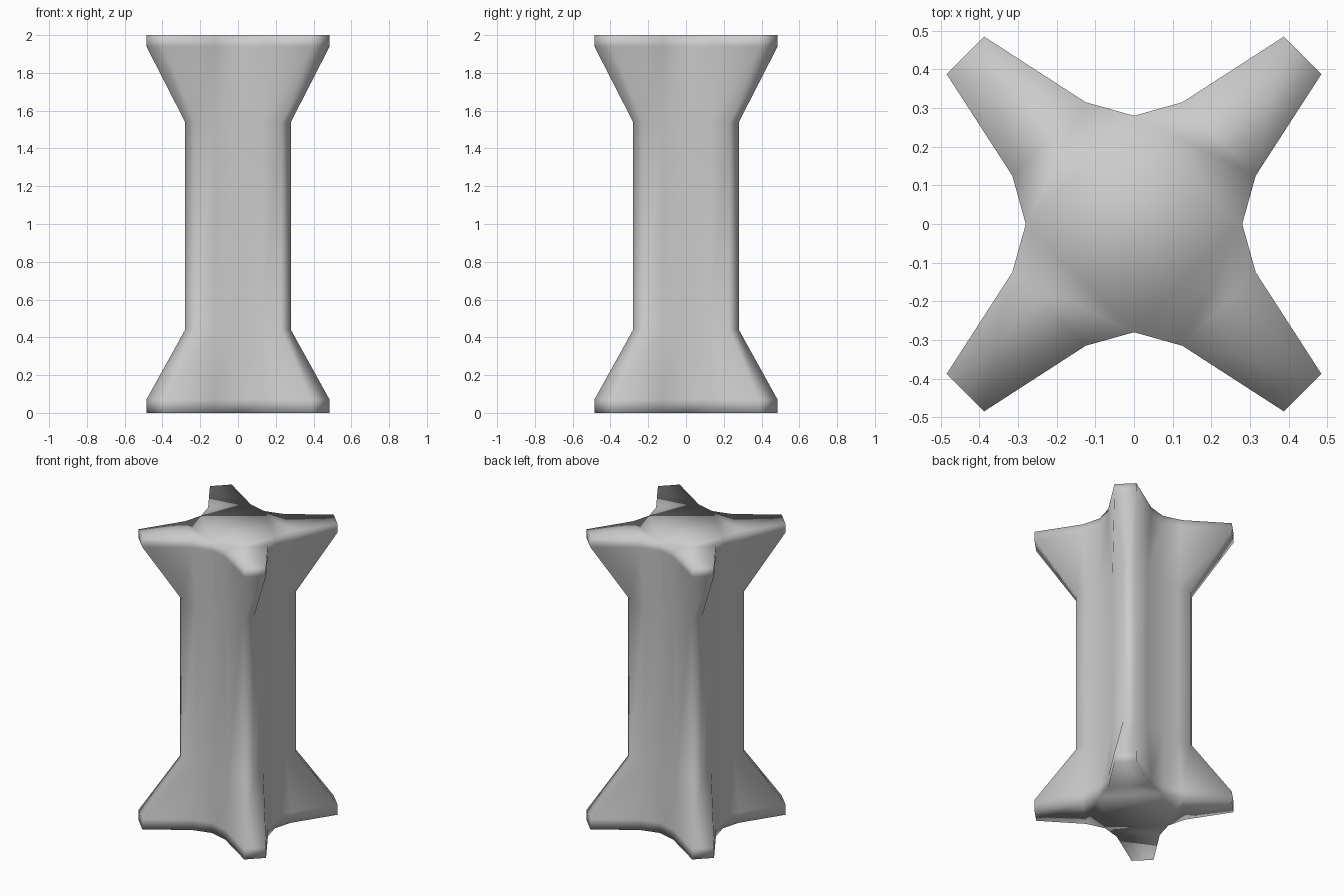
import bpy, bmesh
from mathutils import Matrix, Vector

cube = bpy.data.objects.get("Cube")
if cube:
    bpy.data.objects.remove(cube)

# One plain grey
grey = bpy.data.materials.new("light_grey")
grey.use_nodes = True
grey.diffuse_color = (0.6, 0.6, 0.6, 1)
grey.node_tree.nodes["Principled BSDF"].inputs["Base Color"].default_value = (0.6, 0.6, 0.6, 1)

# One quarter of each cross-section: side middle, fin root, two fin corners, fin root
SHAFT = [(0.28, 0), (0.28, 0.125), (0.28, 0.228), (0.228, 0.28), (0.125, 0.28)]
STAR = [(0.28, 0), (0.315, 0.125), (0.485, 0.388), (0.388, 0.485), (0.125, 0.315)]
LEVELS = [(0, STAR), (0.07, STAR), (0.44, SHAFT),
          (1.54, SHAFT), (1.94, STAR), (2, STAR)]


def add_ring(bm, z, quarter):
    """Repeat the quarter section four times around the axis."""
    ring = []
    for turn in range(4):
        spin = Matrix.Rotation(turn * 1.5707963, 3, 'Z')
        ring += [bm.verts.new(spin @ Vector((x, y, z))) for x, y in quarter]
    return ring


def add_cap(bm, ring):
    """Close an end with a central square and four fin faces."""
    n = len(STAR)
    bm.faces.new(ring[::n])
    for start in range(0, len(ring), n):
        bm.faces.new([ring[(start + i) % len(ring)] for i in range(n + 1)])


bm = bmesh.new()
rings = [add_ring(bm, z, quarter) for z, quarter in LEVELS]

# Side walls
for low, high in zip(rings, rings[1:]):
    for i in range(len(low)):
        j = (i + 1) % len(low)
        bm.faces.new((low[i], low[j], high[j], high[i]))

# Ends
add_cap(bm, rings[0])
add_cap(bm, rings[-1])
bmesh.ops.recalc_face_normals(bm, faces=bm.faces)

# Soft shading over the whole body
for face in bm.faces:
    face.smooth = True

mesh = bpy.data.meshes.new("finned_column")
bm.to_mesh(mesh)
bm.free()
mesh.materials.append(grey)
column = bpy.data.objects.new("finned_column", mesh)
bpy.context.collection.objects.link(column)
